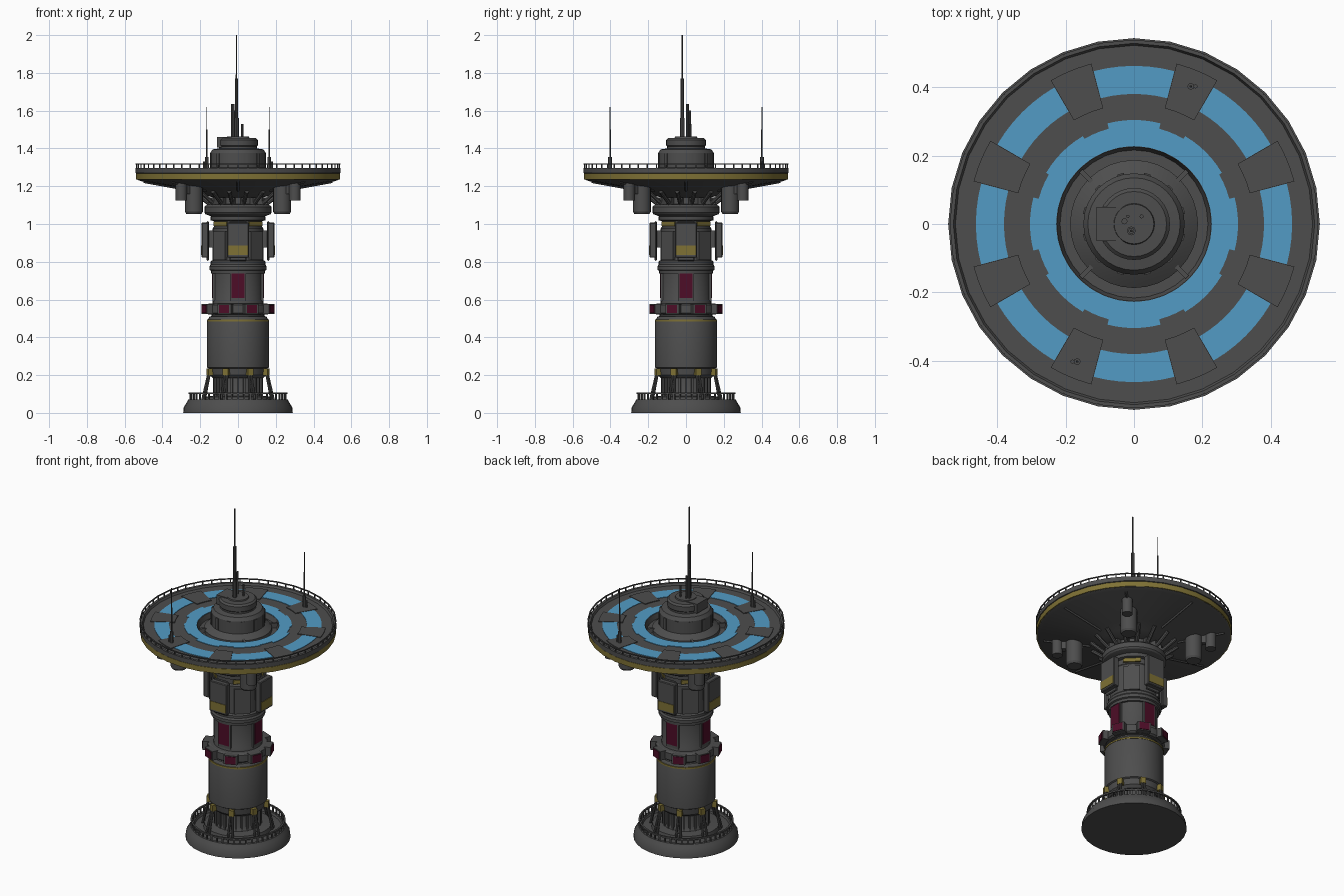
import bpy, bmesh, math
from mathutils import Matrix, Vector

if "Cube" in bpy.data.objects:
    bpy.data.objects.remove(bpy.data.objects["Cube"])

def material(name, rgb):
    m = bpy.data.materials.new(name)
    m.diffuse_color = (*rgb, 1)
    m.use_nodes = True
    m.node_tree.nodes["Principled BSDF"].inputs["Base Color"].default_value = m.diffuse_color
    return m

GREY = material("dark_grey", (0.075, 0.075, 0.075))
GOLD = material("dull_gold", (0.21, 0.165, 0.035))
RED = material("deep_red", (0.075, 0.004, 0.02))
BLUE = material("sky_blue", (0.085, 0.33, 0.56))

def finish(name, bm, mat):
    bmesh.ops.recalc_face_normals(bm, faces=bm.faces)
    me = bpy.data.meshes.new(name)
    bm.to_mesh(me)
    bm.free()
    ob = bpy.data.objects.new(name, me)
    bpy.context.collection.objects.link(ob)
    me.materials.append(mat)
    bpy.ops.object.select_all(action='DESELECT')
    ob.select_set(True)
    bpy.context.view_layer.objects.active = ob
    bpy.ops.object.shade_smooth_by_angle(angle=math.radians(30))
    return ob

def add_lathe(bm, profile, n=32, closed=False):
    rings = []
    for r, z in profile:
        if r == 0:
            rings.append([bm.verts.new((0, 0, z))] * n)
        else:
            rings.append([bm.verts.new((r * math.cos(2 * math.pi * i / n), r * math.sin(2 * math.pi * i / n), z))
                          for i in range(n)])
    pairs = list(zip(rings, rings[1:])) + ([(rings[-1], rings[0])] if closed else [])
    for a, b in pairs:
        for i in range(n):
            j = (i + 1) % n
            bm.faces.new(list(dict.fromkeys((a[i], a[j], b[j], b[i]))))

def lathe(name, profile, mat, n=32, closed=False):
    bm = bmesh.new()
    add_lathe(bm, profile, n, closed)
    return finish(name, bm, mat)

def band(name, r0, r1, z0, z1, mat, n=32):
    return lathe(name, [(r0, z0), (r1, z0), (r1, z1), (r0, z1)], mat, n, True)

def add_box(bm, deg, r, z, size, t=0):
    """Box at polar angle; size = radial, tangential, vertical."""
    m = (Matrix.Rotation(math.radians(deg), 4, 'Z') @ Matrix.Translation((r, t, z))
         @ Matrix.Diagonal((*size, 1)))
    bmesh.ops.create_cube(bm, size=1, matrix=m)

def boxes(name, angles, r, z, size, mat):
    bm = bmesh.new()
    for a in angles:
        add_box(bm, a, r, z, size)
    return finish(name, bm, mat)

def add_rod(bm, p, q, r0, r1=None, n=8):
    p, q = Vector(p), Vector(q)
    d = q - p
    m = Matrix.Translation((p + q) / 2) @ d.to_track_quat('Z', 'Y').to_matrix().to_4x4()
    bmesh.ops.create_cone(bm, cap_ends=True, segments=n, radius1=r0,
                          radius2=r0 if r1 is None else r1, depth=d.length, matrix=m)

def polar(deg, r, z):
    a = math.radians(deg)
    return (r * math.cos(a), r * math.sin(a), z)

def add_sector(bm, r0, r1, a0, a1, z0, z1, steps=6):
    rows = []
    for i in range(steps + 1):
        a = a0 + (a1 - a0) * i / steps
        rows.append([bm.verts.new(polar(a, r, z)) for r, z in ((r0, z0), (r1, z0), (r1, z1), (r0, z1))])
    for p, q in zip(rows, rows[1:]):
        for k in range(4):
            bm.faces.new((p[k], p[(k + 1) % 4], q[(k + 1) % 4], q[k]))
    bm.faces.new(rows[0])
    bm.faces.new(rows[-1])

QUARTERS = [0, 90, 180, 270]
DIAGONALS = [45, 135, 225, 315]
EIGHTHS = [22.5 + 45 * k for k in range(8)]

def railing(name, r, z0, z1, posts, t):
    bm = bmesh.new()
    add_lathe(bm, [(r - t, z1 - t), (r, z1 - t), (r, z1), (r - t, z1)], 32, True)
    for i in range(posts):
        add_box(bm, 360 * i / posts, r - t, (z0 + z1) / 2, (t * 0.8, t, z1 - z0 - 0.002))
    return finish(name, bm, GREY)

# Base plinth with railing
lathe("base", [(0, 0), (0.29, 0), (0.287, 0.03), (0.272, 0.055), (0.262, 0.072), (0.245, 0.072),
               (0.24, 0.06), (0.19, 0.062), (0.185, 0.085), (0.13, 0.09), (0.12, 0.11), (0.12, 0.2), (0, 0.2)], GREY)
railing("base_railing", 0.262, 0.07, 0.108, 48, 0.009)
boxes("base_core_ribs", [15 * k for k in range(24)], 0.122, 0.14, (0.02, 0.012, 0.12), GREY)

# Splayed struts and their clamps
bm = bmesh.new()
for a in EIGHTHS:
    for s in (-4, 4):
        add_rod(bm, polar(a + s, 0.198, 0.07), polar(a + s / 2, 0.163, 0.22), 0.007)
    for r, z in ((0.19, 0.105), (0.178, 0.155)):
        add_rod(bm, polar(a - 4, r, z), polar(a + 4, r, z), 0.005)
finish("base_struts", bm, GREY)
boxes("strut_clamps", EIGHTHS, 0.16, 0.217, (0.03, 0.03, 0.036), GOLD)

# Lower column
lathe("lower_column", [(0, 0.185), (0.135, 0.185), (0.15, 0.2), (0.155, 0.235), (0.163, 0.24), (0.163, 0.485),
                       (0.158, 0.497), (0.15, 0.51), (0.14, 0.512), (0.14, 0.53), (0, 0.53)], GREY)
band("lower_gold_band", 0.15, 0.165, 0.484, 0.494, GOLD)

# Ring of red fronted blocks
lathe("block_ring", [(0, 0.522), (0.158, 0.522), (0.168, 0.53), (0.168, 0.57), (0.155, 0.578), (0, 0.578)], GREY)
boxes("ring_blocks", EIGHTHS, 0.172, 0.55, (0.04, 0.076, 0.054), GREY)
boxes("ring_block_faces", EIGHTHS, 0.192, 0.55, (0.008, 0.058, 0.044), RED)

# Neck with red panels
lathe("neck", [(0, 0.57), (0.135, 0.57), (0.135, 0.59), (0.13, 0.6), (0.13, 0.74), (0, 0.74)], GREY)
boxes("neck_panel_frames", QUARTERS, 0.126, 0.665, (0.016, 0.084, 0.15), GREY)
boxes("neck_red_panels", QUARTERS, 0.133, 0.673, (0.008, 0.068, 0.132), RED)
lathe("neck_collar", [(0, 0.738), (0.142, 0.738), (0.143, 0.753), (0.152, 0.757), (0.152, 0.775), (0.145, 0.785),
                      (0.145, 0.8), (0.138, 0.808), (0, 0.808)], GREY)

# Upper column with equipment boxes and gold plates
lathe("upper_column", [(0, 0.8), (0.135, 0.8), (0.135, 0.975), (0.128, 0.985), (0.128, 1.015), (0.145, 1.02),
                       (0.145, 1.04), (0.13, 1.045), (0, 1.045)], GREY)
boxes("column_bulges", DIAGONALS, 0.128, 0.885, (0.025, 0.09, 0.15), GREY)
boxes("column_gold_plates", DIAGONALS, 0.131, 1.001, (0.008, 0.1, 0.022), GOLD)
boxes("equipment_brackets", QUARTERS, 0.145, 0.92, (0.04, 0.05, 0.09), GREY)
bm = bmesh.new()
for a in QUARTERS:
    add_box(bm, a, 0.175, 0.915, (0.036, 0.116, 0.185))
    add_box(bm, a, 0.16, 0.91, (0.012, 0.09, 0.21))
bmesh.ops.bevel(bm, geom=bm.edges[:], offset=0.004, segments=1, affect='EDGES')
finish("equipment_boxes", bm, GREY)
boxes("equipment_gold_faces", QUARTERS, 0.193, 0.861, (0.006, 0.106, 0.05), GOLD)

# Collar and braces under the disc
lathe("disc_collar", [(0, 1.04), (0.14, 1.04), (0.172, 1.052), (0.178, 1.06), (0.178, 1.09), (0.165, 1.102),
                      (0.13, 1.105), (0.13, 1.17), (0, 1.17)], GREY)
bm = bmesh.new()
for k in range(16):
    a = 22.5 * k + 11.25
    add_rod(bm, polar(a, 0.14, 1.095), polar(a, 0.24, 1.172), 0.011)
    add_box(bm, a, 0.14, 1.12, (0.04, 0.022, 0.04))
finish("disc_braces", bm, GREY)

# Main disc
lathe("disc", [(0, 1.14), (0.13, 1.14), (0.2, 1.16), (0.26, 1.183), (0.515, 1.227), (0.535, 1.235), (0.535, 1.267),
               (0.543, 1.27), (0.543, 1.297), (0.528, 1.297), (0.522, 1.285), (0.226, 1.285), (0.216, 1.255),
               (0, 1.255)], GREY)
band("disc_gold_band", 0.52, 0.54, 1.236, 1.267, GOLD)
railing("disc_railing", 0.543, 1.295, 1.32, 64, 0.006)
bm = bmesh.new()
for a in range(0, 360, 45):
    add_rod(bm, polar(a, 0.24, 1.177), polar(a, 0.5, 1.224), 0.007, n=4)
finish("disc_underside_ribs", bm, GREY)

# Blue deck glazing: eight windows and a stepped ring
bm = bmesh.new()
for a in range(0, 360, 45):
    add_sector(bm, 0.38, 0.462, a - 14.8, a + 14.8, 1.283, 1.288)
    wide = 0.304 if a % 90 == 0 else 0.297
    add_sector(bm, 0.227, wide, a - 14.8, a + 14.8, 1.283, 1.288)
    add_sector(bm, 0.227, 0.288, a + 14.8, a + 30.2, 1.283, 1.288, 3)
finish("deck_glazing", bm, BLUE)
# Raised grey deck panels between the windows
bm = bmesh.new()
for a in EIGHTHS:
    add_sector(bm, 0.35, 0.485, a - 7.6, a + 7.6, 1.283, 1.29, 3)
finish("deck_panels", bm, GREY)

# Hub on top of the disc
lathe("hub", [(0, 1.25), (0.187, 1.25), (0.187, 1.275), (0.165, 1.29), (0.148, 1.3), (0.148, 1.375), (0.135, 1.395),
              (0.1, 1.4), (0.1, 1.41), (0.105, 1.415), (0.105, 1.445), (0.095, 1.455), (0.06, 1.456), (0.058, 1.463),
              (0, 1.463)], GREY)
boxes("hub_ribs", [30 * k + 15 for k in range(12)], 0.146, 1.338, (0.012, 0.02, 0.07), GREY)
boxes("hub_stays", DIAGONALS, 0.195, 1.268, (0.05, 0.014, 0.03), GREY)
boxes("hub_cap_box", [180], 0.07, 1.432, (0.08, 0.1, 0.056), GREY)

# Central masts
bm = bmesh.new()
x, y = -0.008, -0.02
add_rod(bm, (x, y, 1.45), (x, y, 1.56), 0.013)
add_rod(bm, (x, y, 1.56), (x, y, 1.77), 0.009)
add_rod(bm, (x, y, 1.77), (x, y, 2.0), 0.004, 0.003)
add_rod(bm, (-0.028, 0.008, 1.45), (-0.028, 0.008, 1.635), 0.009)
add_rod(bm, (-0.018, 0.022, 1.45), (-0.018, 0.022, 1.6), 0.005)
add_rod(bm, (0.022, 0.022, 1.45), (0.022, 0.022, 1.53), 0.006)
finish("central_masts", bm, GREY)

# Two deck antennas
bm = bmesh.new()
for s in (1, -1):
    x, y = 0.166 * s, 0.402 * s
    add_rod(bm, (x, y, 1.28), (x, y, 1.355), 0.01)
    add_rod(bm, (x + 0.014 * s, y, 1.28), (x + 0.014 * s, y, 1.33), 0.006)
    add_rod(bm, (x, y, 1.355), (x, y, 1.5), 0.004)
    add_rod(bm, (x, y, 1.5), (x, y, 1.62), 0.002)
finish("deck_antennas", bm, GREY)

# Hanging pods on the diagonals
bm = bmesh.new()
for a in DIAGONALS:
    add_rod(bm, polar(a, 0.33, 1.065), polar(a, 0.33, 1.205), 0.047, n=20)
    add_rod(bm, polar(a, 0.33, 1.053), polar(a, 0.33, 1.065), 0.04, 0.047, n=20)
    add_rod(bm, polar(a, 0.425, 1.125), polar(a, 0.425, 1.22), 0.03, n=16)
    add_box(bm, a, 0.37, 1.185, (0.1, 0.03, 0.05))
finish("hanging_pods", bm, GREY)
